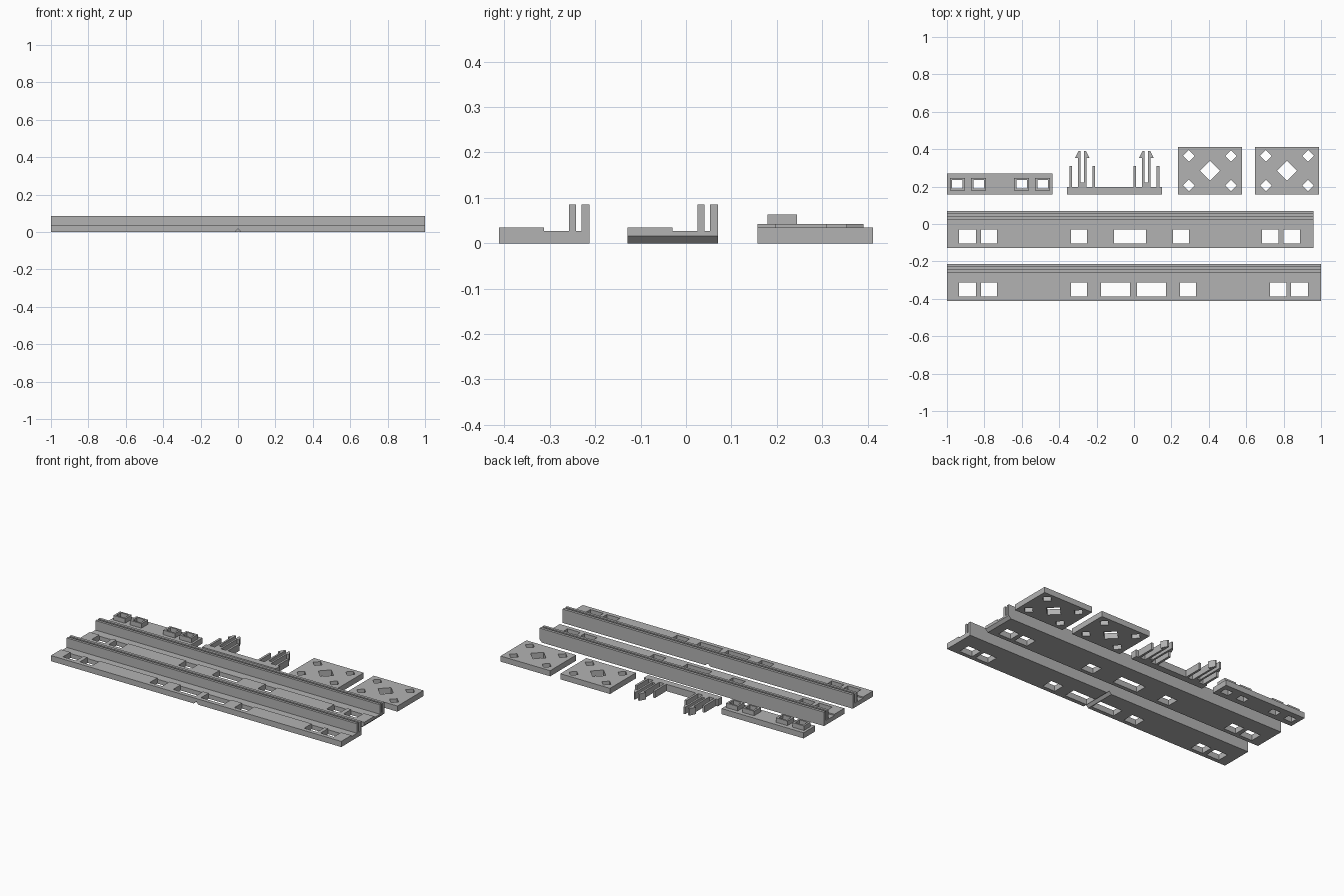
import bpy, bmesh, math
from mathutils import Matrix, Vector

if "Cube" in bpy.data.objects:
    bpy.data.objects.remove(bpy.data.objects["Cube"])

grey = bpy.data.materials.new("plain grey")
grey.diffuse_color = (0.45, 0.45, 0.45, 1)
grey.use_nodes = True
grey.node_tree.nodes["Principled BSDF"].inputs["Base Color"].default_value = grey.diffuse_color

# axis maps: profile (u, v) swept along w
ALONG_X = lambda u, v, w: (w, u, v)
ALONG_Y = lambda u, v, w: (u, w, v)
ALONG_Z = lambda u, v, w: (u, v, w)


def prism(bm, pts, lo, hi, axis=ALONG_Z):
    """Sweep a closed profile from lo to hi."""
    a = [bm.verts.new(axis(u, v, lo)) for u, v in pts]
    b = [bm.verts.new(axis(u, v, hi)) for u, v in pts]
    bm.faces.new(a)
    bm.faces.new(b)
    for i in range(len(pts)):
        j = (i + 1) % len(pts)
        bm.faces.new((a[i], a[j], b[j], b[i]))


def rect(x0, x1, y0, y1):
    return [(x0, y0), (x1, y0), (x1, y1), (x0, y1)]


def diamond(x, y, r):
    return [(x - r, y), (x, y - r), (x + r, y), (x, y + r)]


def make(name, bm):
    bmesh.ops.recalc_face_normals(bm, faces=bm.faces[:])
    me = bpy.data.meshes.new(name)
    bm.to_mesh(me)
    bm.free()
    ob = bpy.data.objects.new(name, me)
    bpy.context.collection.objects.link(ob)
    me.materials.append(grey)
    return ob


def cut(ob, bm):
    """Subtract the cutter mesh and bake the result."""
    cutter = make("cutter", bm)
    cutter.hide_render = True
    mod = ob.modifiers.new("holes", 'BOOLEAN')
    mod.operation = 'DIFFERENCE'
    mod.solver = 'EXACT'
    mod.object = cutter
    bpy.context.view_layer.objects.active = ob
    bpy.ops.object.modifier_apply(modifier=mod.name)
    bpy.data.objects.remove(cutter)


# Rails: stepped profile with two upright walls, windows, V groove beneath
def rail(name, y0, x1, windows, groove_x):
    steps = [(0, 0), (.199, 0), (.199, .086), (.182, .086), (.182, .027),
             (.170, .027), (.170, .086), (.154, .086), (.154, .027),
             (.099, .027), (.099, .035), (0, .035)]
    bm = bmesh.new()
    prism(bm, [(y0 + u, v) for u, v in steps], -1, x1, ALONG_X)
    ob = make(name, bm)
    bm = bmesh.new()
    for a, b in windows:
        prism(bm, rect(a, b, y0 + .025, y0 + .0995), -.05, .1)
    cut(ob, bm)
    bm = bmesh.new()
    prism(bm, diamond(groove_x, 0, .016), y0 - .05, y0 + .25, ALONG_Y)
    cut(ob, bm)


shared = [(-.935, -.845), (-.818, -.733), (-.337, -.251)]
rail("front_rail", -.412, 1.0, shared + [
    (-.176, -.021), (.016, .171), (.246, .332), (.727, .816), (.84, .93)], 0)
rail("back_rail", -.129, .96, shared + [
    (-.107, .064), (.209, .294), (.684, .773), (.80, .888)], .96)

# Socket strip: flat bar with four square open sockets
bm = bmesh.new()
prism(bm, rect(-1, -.435, .157, .271), 0, .035)
strip = make("socket_strip", bm)
sockets, holes = bmesh.new(), bmesh.new()
for x in (-.944, -.831, -.601, -.488):
    prism(sockets, rect(x - .04, x + .04, .180, .245), .034, .063)
    prism(holes, rect(x - .028, x + .028, .191, .234), -.05, .1)
rims = make("socket_rims", sockets)
cut(strip, holes.copy())
cut(rims, holes)

# Clip: one bar carrying two groups of fingers and barbed arms
TOP = .043
bm = bmesh.new()
prism(bm, rect(-.358, .150, .157, .198), 0, TOP)
make("clip_bar", bm)
for side, cx in (("left", -.277), ("right", .066)):
    bm = bmesh.new()
    for s in (-1, 1):
        f = sorted((cx + s * .055, cx + s * .069))
        prism(bm, rect(f[0], f[1], .198, .311), 0, TOP)
    make(side + "_clip_fingers", bm)
    bm = bmesh.new()
    half = [(.010, .222), (.010, .391), (.020, .391), (.039, .353),
            (.022, .353), (.022, .198)]
    outline = [(cx + u, v) for u, v in half]
    outline += [(cx - u, v) for u, v in reversed(half)]
    prism(bm, outline, 0, TOP)
    make(side + "_clip_arms", bm)

# Plates: five diamond holes each
for name, cx in (("left_plate", .406), ("right_plate", .818)):
    bm = bmesh.new()
    prism(bm, rect(cx - .171, cx + .171, .157, .412), 0, .035)
    plate = make(name, bm)
    bm = bmesh.new()
    prism(bm, diamond(cx, .285, .053), -.05, .1)
    for sx in (-1, 1):
        for sy in (-1, 1):
            prism(bm, diamond(cx + sx * .113, .285 + sy * .079, .031), -.05, .1)
    cut(plate, bm)
